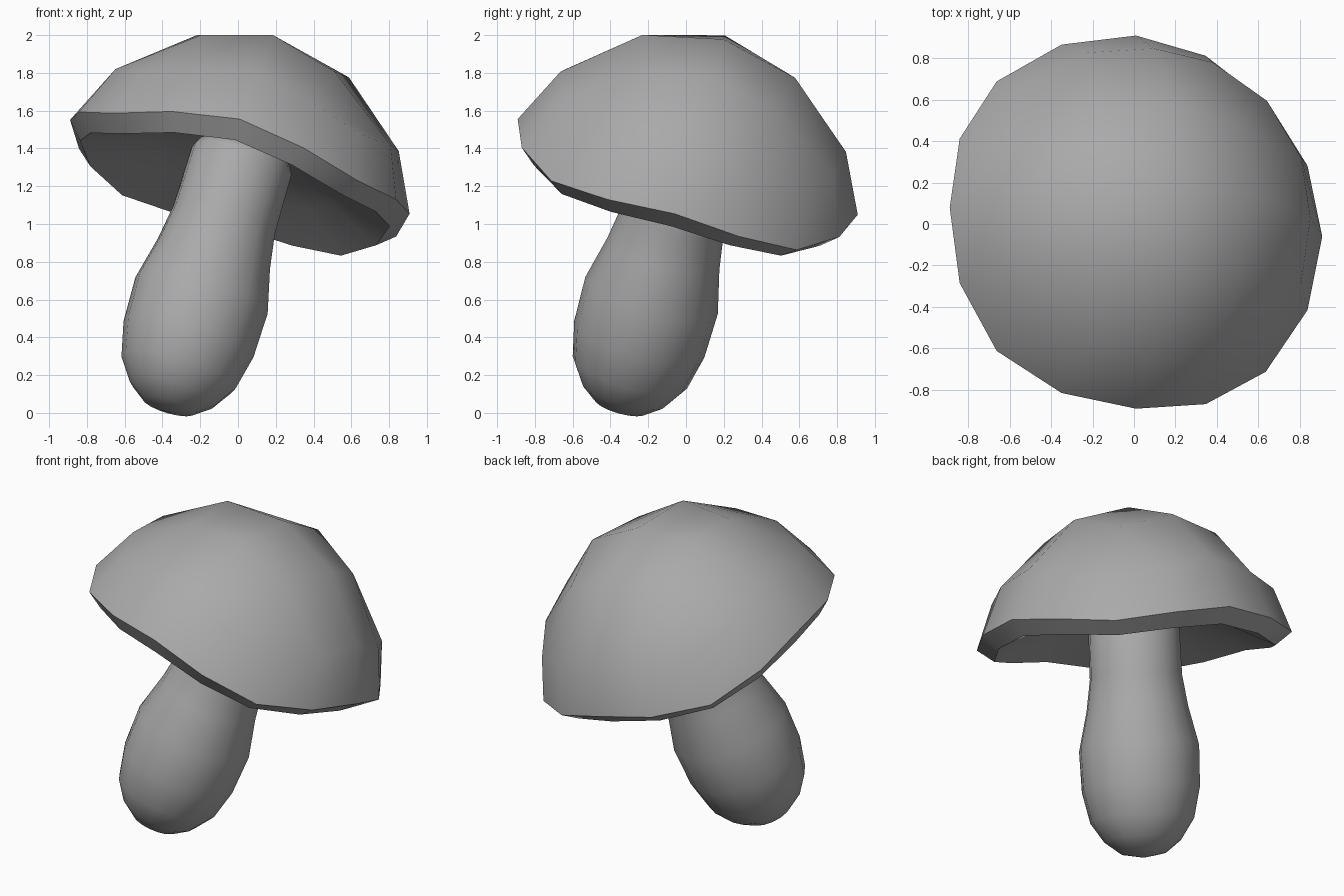
import bpy, bmesh
from math import pi, cos, sin, atan2, radians
from mathutils import Matrix, Vector

old = bpy.data.objects.get("Cube")
if old:
    bpy.data.objects.remove(old, do_unlink=True)

# One plain grey for everything
grey = bpy.data.materials.new("plain_grey")
grey.use_nodes = True
grey.diffuse_color = (0.4, 0.4, 0.4, 1)
grey.node_tree.nodes["Principled BSDF"].inputs["Base Color"].default_value = grey.diffuse_color

# Both parts share one leaning axis
LEAN = (Matrix.Translation((0, 0, 1.27))
        @ Matrix.Rotation(radians(-15.7), 4, 'X')
        @ Matrix.Rotation(radians(16), 4, 'Y'))


def finish(bm, name, angle):
    bmesh.ops.recalc_face_normals(bm, faces=bm.faces)
    bm.transform(LEAN)
    mesh = bpy.data.meshes.new(name)
    bm.to_mesh(mesh)
    bm.free()
    mesh.materials.append(grey)
    obj = bpy.data.objects.new(name, mesh)
    bpy.context.collection.objects.link(obj)
    bpy.ops.object.select_all(action='DESELECT')
    obj.select_set(True)
    bpy.context.view_layer.objects.active = obj
    bpy.ops.object.shade_smooth_by_angle(angle=radians(angle))


def ring_point(ring, a):
    """Ring = radius, radius wave, height, height wave (four waves around)."""
    r, dr, h, dh = ring
    w = cos(4 * a)
    return Vector(((r + dr * w) * cos(a), (r + dr * w) * sin(a), h + dh * w))


def square_angle(i, j):
    if abs(i) >= abs(j):
        return j / i * pi / 4 + (pi if i < 0 else 0)
    return pi / 2 - i / j * pi / 4 + (pi if j < 0 else 0)


# Cap: a square grid bent into a dome, then extruded into lip and hollow
dome = [(0, 0, 0.765, 0), (0.47, -0.05, 0.622, 0.045), (0.82, -0.035, 0.285, 0.065)]
lower = [(0.945, -0.01, -0.007, 0.042),   # rim
         (0.852, 0, -0.092, 0.032),       # lip
         (0.55, 0, 0.03, 0.01),           # hollow
         (0.25, 0, 0.12, 0)]
bm = bmesh.new()
bmesh.ops.create_grid(bm, x_segments=4, y_segments=4, size=2)
for v in bm.verts:
    i, j = round(v.co.x), round(v.co.y)
    k = max(abs(i), abs(j))
    v.co = ring_point(dome[k], square_angle(i, j) if k else 0)
edges = [e for e in bm.edges if e.is_boundary]
for ring in lower:
    geom = bmesh.ops.extrude_edge_only(bm, edges=edges)["geom"]
    edges = [g for g in geom if isinstance(g, bmesh.types.BMEdge)]
    for v in (g for g in geom if isinstance(g, bmesh.types.BMVert)):
        v.co = ring_point(ring, atan2(v.co.y, v.co.x))
bmesh.ops.holes_fill(bm, edges=edges)
finish(bm, "cap", 40)

# Stem: a bulbous turned profile
profile = [(0, -1.365), (0.14, -1.335), (0.235, -1.26), (0.315, -1.14), (0.358, -0.95),
           (0.364, -0.7), (0.308, -0.46), (0.28, -0.27), (0.275, 0.07), (0.25, 0.115), (0, 0.15)]
bm = bmesh.new()
verts = [bm.verts.new((r, 0, h)) for r, h in profile]
line = [bm.edges.new(pair) for pair in zip(verts, verts[1:])]
bmesh.ops.spin(bm, geom=verts + line, axis=(0, 0, 1), cent=(0, 0, 0),
               angle=2 * pi, steps=16, use_merge=True)
bmesh.ops.remove_doubles(bm, verts=bm.verts, dist=0.001)
finish(bm, "stem", 60)
